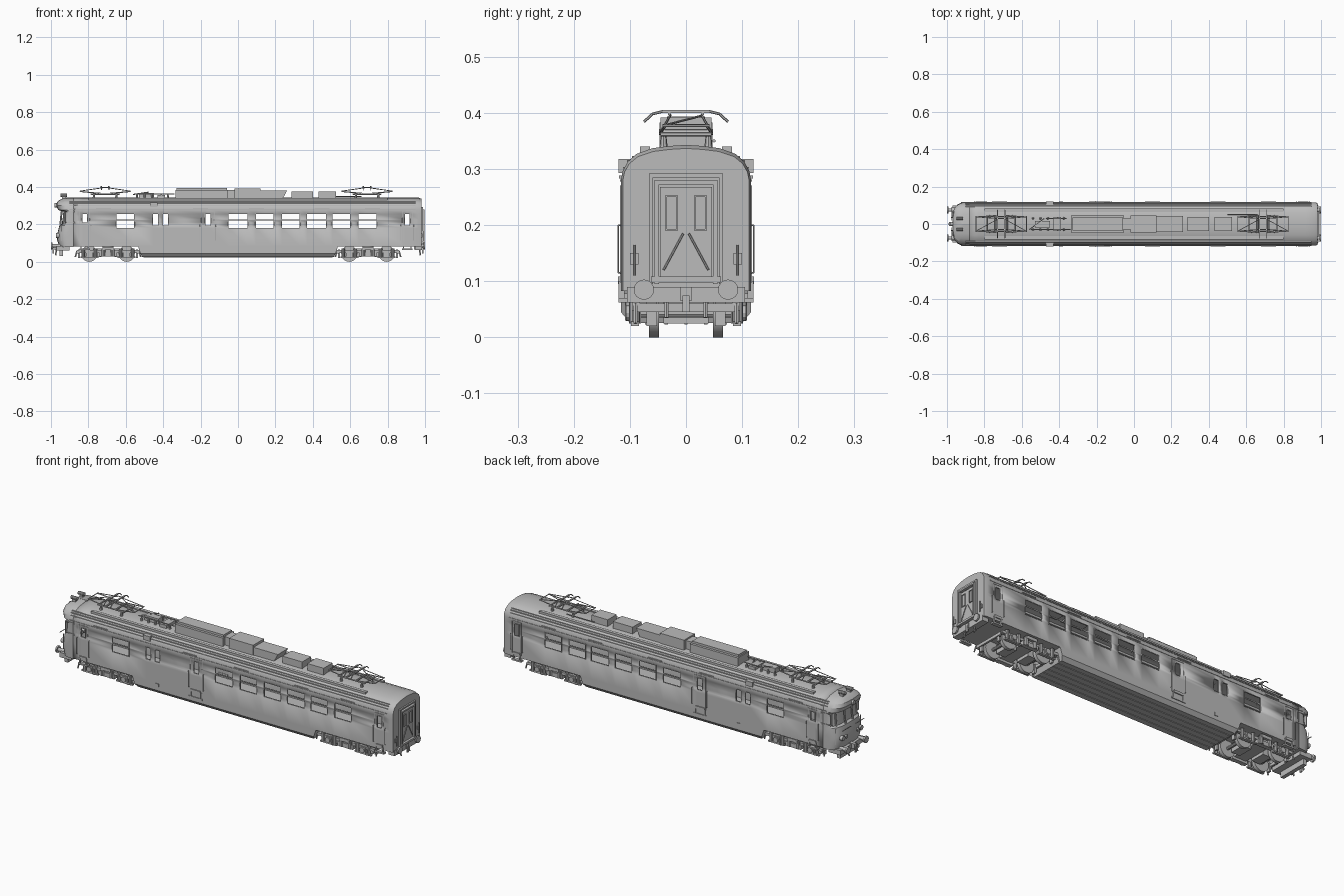
import bpy, bmesh, math
from mathutils import Vector, Matrix

grey = bpy.data.materials.new("plain_grey")
grey.diffuse_color = (0.5, 0.5, 0.5, 1)


def finish(bm, name, shell=0):
    bmesh.ops.recalc_face_normals(bm, faces=bm.faces)
    me = bpy.data.meshes.new(name)
    bm.to_mesh(me)
    bm.free()
    me.materials.append(grey)
    for p in me.polygons:
        p.use_smooth = True
    me.set_sharp_from_angle(angle=math.radians(25))
    ob = bpy.data.objects.new(name, me)
    bpy.context.collection.objects.link(ob)
    if shell:
        m = ob.modifiers.new("thickness", 'SOLIDIFY')
        m.thickness, m.offset = shell, -1
    return ob


def box(bm, x0, x1, y0, y1, z0, z1):
    c = Vector(((x0 + x1) / 2, (y0 + y1) / 2, (z0 + z1) / 2))
    s = Matrix.Diagonal((abs(x1 - x0), abs(y1 - y0), abs(z1 - z0), 1))
    bmesh.ops.create_cube(bm, size=1, matrix=Matrix.Translation(c) @ s)


def box2(bm, x0, x1, y0, y1, z0, z1):
    for s in (-1, 1):
        box(bm, x0, x1, s * y0, s * y1, z0, z1)


def rod(bm, a, b, r, n=6, r2=None):
    a, b = Vector(a), Vector(b)
    q = (b - a).to_track_quat('Z', 'Y').to_matrix().to_4x4()
    bmesh.ops.create_cone(bm, cap_ends=True, segments=n, radius1=r, radius2=r if r2 is None else r2,
                          depth=(b - a).length, matrix=Matrix.Translation((a + b) / 2) @ q)


def loft(bm, rings, closed=True):
    vs = [[bm.verts.new(p) for p in r] for r in rings]
    n = len(vs[0])
    for a, b in zip(vs, vs[1:]):
        for i in range(n if closed else n - 1):
            j = (i + 1) % n
            bm.faces.new((a[i], a[j], b[j], b[i]))
    return vs


def side_frame(bm, x0, x1, z0, z1, t=0.004, y0=0.113, y1=0.119):
    for a in ((x0 - t, x0, z0 - t, z1 + t), (x1, x1 + t, z0 - t, z1 + t),
              (x0, x1, z0 - t, z0), (x0, x1, z1, z1 + t)):
        box2(bm, a[0], a[1], y0, y1, a[2], a[3])


# Body shell with open windows
W = 0.116
profile = [(W, z) for z in (0.083, 0.18, 0.195, 0.21, 0.222, 0.227, 0.255, 0.28)]
profile += [(0.113, 0.296), (0.104, 0.313), (0.088, 0.327), (0.06, 0.337), (0.03, 0.341), (0, 0.343)]
ring = profile + [(-y, z) for y, z in profile[-2::-1]]
wide = [(-0.65, -0.555), (-0.05, 0.05), (0.095, 0.19), (0.235, 0.33),
        (0.37, 0.47), (0.505, 0.60), (0.645, 0.74)]
narrow = [(-0.455, -0.428), (-0.402, -0.375), (-0.175, -0.148), (0.893, 0.918)]
cab_door = [(-0.832, -0.808)]
xs = sorted({x for w in wide + narrow + cab_door for x in w} | {-0.88, 0.965})
bm = bmesh.new()
rings = [[(x, y, z) for y, z in ring] for x in xs]
rings.append([(0.982, y * 0.97, z if z < 0.28 else 0.28 + (z - 0.28) * 0.9) for y, z in ring])
vs = loft(bm, rings)
bm.faces.new(vs[-1])


def is_hole(c):
    if abs(c.y) < W - 0.001 or c.z > 0.255 or 0.222 < c.z < 0.227 and any(a < c.x < b for a, b in wide):
        return False
    return any(c.z > low and any(a < c.x < b for a, b in group)
               for group, low in ((wide, 0.18), (narrow, 0.195), (cab_door, 0.21)))


bmesh.ops.delete(bm, geom=[f for f in bm.faces if is_hole(f.calc_center_median())], context='FACES')
finish(bm, "body_shell", 0.005)

# Window frames
bm = bmesh.new()
for group, low in ((wide, 0.18), (narrow, 0.195), (cab_door, 0.21)):
    for a, b in group:
        side_frame(bm, a, b, low, 0.255, 0.003, 0.111, 0.1175)
finish(bm, "window_frames")

# Doors: raised outlines, steps and handrails
bm = bmesh.new()
for a, b in ((-0.845, -0.795), (-0.195, -0.128), (0.88, 0.93)):
    side_frame(bm, a, b, 0.1, 0.268, 0.0025, 0.114, 0.118)
    for x in (a - 0.009, b + 0.009):
        for s in (-1, 1):
            rod(bm, (x, s * 0.121, 0.115), (x, s * 0.121, 0.2), 0.0015)
            for z in (0.115, 0.2):
                rod(bm, (x, s * 0.112, z), (x, s * 0.121, z), 0.0015)
for x, w in ((-0.165, 0.04), (0.905, 0.028), (-0.82, 0.028)):
    box2(bm, x - w, x + w, 0.1, 0.12, 0.062, 0.07)
    box2(bm, x - w * 0.7, x + w * 0.7, 0.11, 0.121, 0.095, 0.108)
    for k in (-1, 1):
        box2(bm, x + k * w * 0.7 - 0.003, x + k * w * 0.7 + 0.003, 0.11, 0.12, 0.062, 0.1)
box2(bm, -0.47, -0.43, 0.095, 0.12, 0.293, 0.318)
box2(bm, -0.4, -0.38, 0.112, 0.119, 0.065, 0.082)
finish(bm, "doors_and_steps")

# Cab nose, stacked from plan outlines
levels = [(0.08, -0.955), (0.12, -0.968), (0.15, -0.966), (0.195, -0.955), (0.202, -0.942), (0.268, -0.932),
          (0.277, -0.962), (0.3, -0.972), (0.318, -0.968), (0.33, -0.955), (0.338, -0.94), (0.343, -0.92)]


def half_width(z):
    for (y0, z0), (y1, z1) in zip(profile, profile[1:]):
        if z <= z1:
            return y0 + (y1 - y0) * max(0, (z - z0) / (z1 - z0))
    return 0.001


bm = bmesh.new()
rings = []
for z, xf in levels:
    w = max(half_width(z), 0.001)
    pts = []
    for i in range(17):
        t = math.pi * i / 16
        c, s = math.cos(t), max(0, math.sin(t))
        pts.append((-0.879 + (xf + 0.879) * s ** 0.55, math.copysign(abs(c) ** 0.6, c) * w, z))
    rings.append(pts)
vs = loft(bm, rings, False)
bm.faces.new(vs[0])
finish(bm, "cab_nose")

# Cab front: windscreen pillars, lamps, rails, pilot
bm = bmesh.new()
for y in (-0.085, -0.03, 0.03, 0.085):
    rod(bm, (-0.95 if abs(y) < 0.05 else -0.935, y, 0.198), (-0.942 if abs(y) < 0.05 else -0.928, y, 0.276), 0.005)
side_frame(bm, -0.922, -0.868, 0.212, 0.266, 0.004, 0.1, 0.118)
for s in (-1, 1):
    rod(bm, (-0.94, s * 0.075, 0.14), (-0.972, s * 0.075, 0.14), 0.013, 12)
    rod(bm, (-0.94, s * 0.048, 0.14), (-0.972, s * 0.048, 0.14), 0.009, 12)
    rod(bm, (-0.975, s * 0.09, 0.185), (-0.975, s * 0.02, 0.185), 0.002)
    rod(bm, (-0.945, s * 0.103, 0.11), (-0.945, s * 0.103, 0.19), 0.002)
    rod(bm, (-0.95, s * 0.03, 0.355), (-0.915, s * 0.03, 0.355), 0.009, 10)
    box(bm, -0.94, -0.92, s * 0.022, s * 0.038, 0.335, 0.35)
rod(bm, (-0.955, 0, 0.302), (-0.98, 0, 0.302), 0.012, 12)
box(bm, -0.97, -0.9, -0.1, 0.1, 0.06, 0.085)
box(bm, -0.955, -0.935, -0.08, 0.08, 0.032, 0.06)
finish(bm, "cab_front_fittings")

# Gangway end: nested frame, door, end rails
bm = bmesh.new()
for y, z, x, t in ((0.066, 0.292, 0.99, 0.007), (0.056, 0.28, 0.996, 0.008)):
    box2(bm, 0.975, x, y - t, y, 0.095, z)
    box(bm, 0.975, x, -y, y, z - t, z)
box(bm, 0.975, 0.998, -0.062, 0.062, 0.098, 0.108)
box(bm, 0.975, 0.986, -0.046, 0.046, 0.108, 0.268)
for s in (-1, 1):
    for a in ((0.014, 0.017, 0.19, 0.253), (0.034, 0.037, 0.19, 0.253), (0.017, 0.034, 0.19, 0.193), (0.017, 0.034, 0.25, 0.253)):
        box(bm, 0.98, 0.99, s * a[0], s * a[1], a[2], a[3])
    rod(bm, (0.989, s * 0.04, 0.12), (0.989, s * 0.005, 0.185), 0.002)
    rod(bm, (0.99, s * 0.092, 0.11), (0.99, s * 0.092, 0.165), 0.002)
    box(bm, 0.978, 0.987, s * 0.085, s * 0.1, 0.13, 0.15)
box(bm, 0.95, 0.985, -0.105, 0.105, 0.062, 0.09)
finish(bm, "gangway_end")

# Buffers and couplers
bm = bmesh.new()
for e in (-1, 1):
    for s in (-1, 1):
        rod(bm, (e * 0.95, s * 0.075, 0.085), (e * 0.992, s * 0.075, 0.085), 0.009, 12)
        rod(bm, (e * 0.992, s * 0.075, 0.085), (e * 1.0, s * 0.075, 0.085), 0.018, 16)
        rod(bm, (e * 0.97, s * 0.035, 0.07), (e * 0.975, s * 0.035, 0.035), 0.004)
    box(bm, e * 0.94, e * 0.99, -0.01, 0.01, 0.065, 0.09)
    box(bm, e * 0.985, e * 0.993, -0.006, 0.006, 0.045, 0.075)
finish(bm, "buffers_and_couplers")

# Underfloor skirt with sloping ends
bm = bmesh.new()
sk = [(W, 0.085, 0.535), (W, 0.045, 0.522), (0.1, 0.026, 0.512)]
sk += [(-y, z, x) for y, z, x in sk[::-1]]
vs = loft(bm, [[(e * x, y, z) for y, z, x in sk] for e in (-1, 1)])
for v in vs:
    bm.faces.new(v)
for y in (-0.07, -0.035, 0, 0.035, 0.07):
    box(bm, -0.505, 0.505, y - 0.003, y + 0.003, 0.023, 0.03)
finish(bm, "underfloor_skirt")

# Bogies
for name, cx in (("cab_bogie", -0.695), ("rear_bogie", 0.695)):
    bm = bmesh.new()
    for s in (-1, 1):
        box(bm, cx - 0.165, cx + 0.165, s * 0.082, s * 0.096, 0.048, 0.062)
        box(bm, cx - 0.045, cx + 0.045, s * 0.08, s * 0.102, 0.028, 0.05)
        box(bm, cx - 0.03, cx + 0.03, s * 0.085, s * 0.11, 0.062, 0.078)
        for k in (-1, 1):
            ax = cx + k * 0.1
            rod(bm, (ax, s * 0.053, 0.043), (ax, s * 0.066, 0.043), 0.043, 24)
            rod(bm, (ax, s * 0.048, 0.043), (ax, s * 0.053, 0.043), 0.045 - 0.002, 24)
            rod(bm, (ax, s * 0.08, 0.043), (ax, s * 0.107, 0.043), 0.014, 12)
            box(bm, ax - 0.018, ax + 0.018, s * 0.08, s * 0.1, 0.025, 0.06)
            box(bm, ax - 0.048, ax + 0.048, s * 0.084, s * 0.098, 0.02, 0.028)
            for d in (-0.033, 0.033):
                rod(bm, (ax + d, s * 0.092, 0.025), (ax + d, s * 0.092, 0.072), 0.01, 10)
            rod(bm, (cx + k * 0.025, s * 0.098, 0.03), (cx + k * 0.025, s * 0.098, 0.07), 0.011, 10)
            box(bm, ax + k * 0.05, ax + k * 0.06, s * 0.052, s * 0.07, 0.02, 0.065)
            rod(bm, (cx + k * 0.165, s * 0.09, 0.06), (cx + k * 0.175, s * 0.09, 0.025), 0.004)
    for k in (-1, 1):
        rod(bm, (cx + k * 0.1, -0.1, 0.043), (cx + k * 0.1, 0.1, 0.043), 0.008, 10)
        box(bm, cx + k * 0.035, cx + k * 0.085, -0.04, 0.04, 0.025, 0.07)
        box(bm, cx + k * 0.155, cx + k * 0.165, -0.09, 0.09, 0.045, 0.06)
    box(bm, cx - 0.035, cx + 0.035, -0.09, 0.09, 0.04, 0.07)
    rod(bm, (cx, 0, 0.06), (cx, 0, 0.09), 0.03, 16)
    finish(bm, name)

# Roof ribs and long side grilles
bm = bmesh.new()
box2(bm, -0.8, 0.8, 0.064, 0.082, 0.32, 0.3405)
for y, z in ((0.117, 0.279), (0.111, 0.302), (0.104, 0.314), (0.095, 0.3215)):
    box2(bm, -0.9, 0.95, y - 0.003, y + 0.001, z - 0.0015, z + 0.002)
for x in (-0.72, -0.2, 0.1, 0.45, 0.72):
    box2(bm, x - 0.04, x + 0.04, 0.112, 0.119, 0.283, 0.288)
finish(bm, "roof_ribs")

# Roof equipment housings
bm = bmesh.new()
for a, b, y, z in ((-0.335, -0.055, 0.047, 0.383), (-0.055, -0.02, 0.03, 0.385), (-0.02, 0.12, 0.045, 0.392),
                   (0.285, 0.4, 0.037, 0.376), (0.43, 0.525, 0.037, 0.376)):
    box(bm, a, b, -y, y, 0.33, z)
box(bm, -0.33, -0.06, -0.034, 0.034, 0.38, 0.394)
vs = loft(bm, [[(0.12, y, 0.33), (0.12, y, 0.38), (0.262, y, 0.38), (0.235, y, 0.33)] for y in (-0.042, 0.042)])
for v in vs:
    bm.faces.new(v)
finish(bm, "roof_housings")

# Insulators, switchgear and roof cables
bm = bmesh.new()
for x in (-0.54, -0.5, -0.46, -0.41, -0.375):
    for s in (-1, 1):
        rod(bm, (x, s * 0.03, 0.335), (x, s * 0.03, 0.36), 0.007, 8, 0.004)
box(bm, -0.53, -0.45, -0.02, 0.015, 0.34, 0.368)
box(bm, -0.43, -0.39, -0.038, 0.038, 0.34, 0.356)
rod(bm, (-0.56, -0.03, 0.36), (-0.48, 0.03, 0.372), 0.003)
rod(bm, (-0.47, 0.03, 0.362), (-0.36, 0.03, 0.362), 0.003)
rod(bm, (-0.55, -0.03, 0.362), (-0.34, -0.03, 0.362), 0.003)
rod(bm, (0.5, 0.05, 0.35), (0.66, 0.05, 0.35), 0.003)
finish(bm, "roof_switchgear")

# Folded pantographs
for name, cx in (("cab_pantograph", -0.71), ("rear_pantograph", 0.69)):
    bm = bmesh.new()
    for s in (-1, 1):
        rod(bm, (cx - 0.075, s * 0.04, 0.362), (cx + 0.075, s * 0.04, 0.362), 0.004)
        for k in (-1, 1):
            rod(bm, (cx + k * 0.06, s * 0.04, 0.333), (cx + k * 0.06, s * 0.04, 0.36), 0.008, 8, 0.005)
            rod(bm, (cx + k * 0.03, s * 0.045, 0.366), (cx + k * 0.135, s * 0.038, 0.376), 0.003)
            rod(bm, (cx + k * 0.135, s * 0.038, 0.378), (cx + k * 0.012, s * 0.028, 0.396), 0.0022)
            rod(bm, (cx + k * 0.02, s * 0.04, 0.403), (cx + k * 0.02, s * 0.06, 0.398), 0.0025)
            rod(bm, (cx + k * 0.02, s * 0.06, 0.398), (cx + k * 0.02, s * 0.075, 0.384), 0.0025)
    for k in (-1, 1):
        rod(bm, (cx + k * 0.075, -0.045, 0.362), (cx + k * 0.075, 0.045, 0.362), 0.004)
        rod(bm, (cx + k * 0.03, -0.048, 0.366), (cx + k * 0.03, 0.048, 0.366), 0.005, 8)
        rod(bm, (cx + k * 0.135, -0.042, 0.377), (cx + k * 0.135, 0.042, 0.377), 0.0025)
        rod(bm, (cx + k * 0.135, -0.038, 0.378), (cx + k * 0.015, 0.028, 0.395), 0.002)
        box(bm, cx + k * 0.016, cx + k * 0.024, -0.042, 0.042, 0.4, 0.405)
    for s in (-1, 1):
        rod(bm, (cx - 0.025, s * 0.03, 0.398), (cx + 0.025, s * 0.03, 0.398), 0.0025)
    finish(bm, name)
